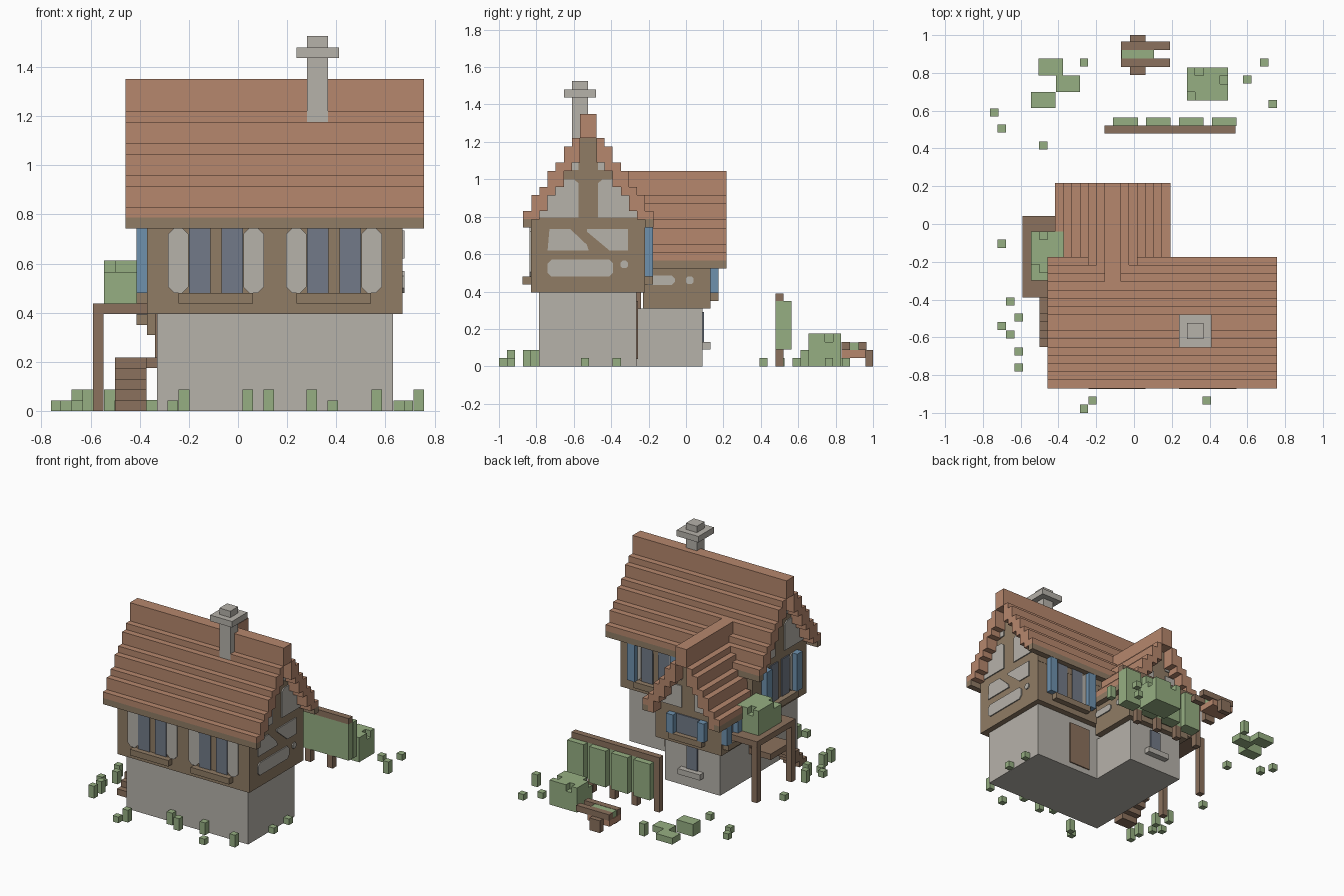
import bpy, bmesh

if "Cube" in bpy.data.objects:
    bpy.data.objects.remove(bpy.data.objects["Cube"])

V = 0.0435  # block size
T = 0.008   # thickness of applied panels


def material(name, rgb):
    lin = [((c / 255 + 0.055) / 1.055) ** 2.4 for c in rgb]
    m = bpy.data.materials.new(name)
    m.diffuse_color = (*lin, 1)
    m.use_nodes = True
    m.node_tree.nodes["Principled BSDF"].inputs["Base Color"].default_value = m.diffuse_color
    return m


STONE = material("pale_stone", (182, 178, 170))
ROOF = material("terracotta", (182, 135, 109))
TIMBER = material("timber", (144, 124, 101))
PLANK = material("dark_plank", (139, 113, 93))
BLUE = material("shutter_blue", (110, 145, 174))
GLASS = material("window_glass", (114, 122, 136))
LEAF = material("leaf_green", (150, 175, 130))


def prism(bm, pts, axis, lo, hi):
    """Extrude a 2D outline (a, z) along x or y."""
    place = (lambda a, z, d: (d, a, z)) if axis == 'x' else (lambda a, z, d: (a, d, z))
    rings = [[bm.verts.new(place(a, z, d)) for a, z in pts] for d in (lo, hi)]
    n = len(pts)
    bm.faces.new(rings[0])
    bm.faces.new(rings[1][::-1])
    for i in range(n):
        j = (i + 1) % n
        bm.faces.new((rings[0][i], rings[0][j], rings[1][j], rings[1][i]))


def finish(name, mat, bm):
    bmesh.ops.recalc_face_normals(bm, faces=bm.faces)
    me = bpy.data.meshes.new(name)
    bm.to_mesh(me)
    bm.free()
    me.materials.append(mat)
    ob = bpy.data.objects.new(name, me)
    bpy.context.collection.objects.link(ob)


def rect(a0, a1, z0, z1, c=0):
    if not c:
        return [(a0, z0), (a1, z0), (a1, z1), (a0, z1)]
    return [(a0 + c, z0), (a1 - c, z0), (a1, z0 + c), (a1, z1 - c),
            (a1 - c, z1), (a0 + c, z1), (a0, z1 - c), (a0, z0 + c)]


def boxes(name, mat, *items):
    """Boxes given as x0, x1, y0, y1, z0, z1."""
    bm = bmesh.new()
    for x0, x1, y0, y1, z0, z1 in items:
        prism(bm, rect(x0, x1, z0, z1), 'y', y0, y1)
    finish(name, mat, bm)


def panels(name, mat, axis, pos, sign, *outlines):
    bm = bmesh.new()
    for pts in outlines:
        prism(bm, pts, axis, pos - sign * 0.003, pos + sign * T)
    finish(name, mat, bm)


def roof(name, axis, centre, tops, end, starts):
    """Stepped roof: tops runs from eave to ridge, starts holds the inner end of each step."""
    tiles, eave = bmesh.new(), bmesh.new()
    n = len(tops) - 1
    for i, top in enumerate(tops[:-1]):
        for s in (-1, 1):
            a, b = sorted((centre + s * (n + 1 - i) * V, centre + s * (n - i) * V))
            low = top - (V if i == 0 else 3 * V)
            prism(tiles, rect(a, b, low, top), axis, starts[i], end)
            if i == 0:
                prism(eave, rect(a, b, low - V, low), axis, starts[i], end)
    prism(tiles, rect(centre - V, centre + V, tops[-1] - 3 * V, tops[-1]), axis, starts[-1], end)
    finish(name + "_tiles", ROOF, tiles)
    finish(name + "_eave", TIMBER, eave)


def gable(name, axis, centre, tops, lo, hi):
    """Stepped timber wall that fills the space under a roof."""
    n = len(tops) - 1
    right = []
    for i in range(1, n + 1):
        z = tops[i] - 3 * V
        right += [(centre + (n + 1 - i) * V, z)]
        right += [(centre + (n - i) * V, z)] if i < n else []
    z0 = tops[0] - 3 * V
    right = [(right[0][0], z0)] + right
    bm = bmesh.new()
    prism(bm, right + [(2 * centre - a, z) for a, z in reversed(right)], axis, lo, hi)
    finish(name, TIMBER, bm)


# Stone ground floor
boxes("main_base", STONE, (-.33, .63, -.785, -.265, 0, .4))
boxes("wing_base", STONE, (-.33, .105, -.27, .087, 0, .31))

# Timber upper floors
boxes("main_upper_floor", TIMBER, (-.37, .67, -.83, -.22, .395, .785))
boxes("wing_upper_floor", TIMBER, (-.37, .15, -.23, .13, .31, .565))

# Roofs and gable walls
MY, WX = -.5225, -.1125
main_tops = [.83, .915, .96, 1.045, 1.09, 1.175, 1.22, 1.35]
wing_tops = [.61, .655, .74, .785, .87, .915, 1.045]
roof("main_roof", 'x', MY, main_tops, .757, [-.457] * 8)
roof("wing_roof", 'y', WX, wing_tops, .217, [-.2] * 2 + [-.22] * 2 + [-.27] * 2 + [-.305])
gable("main_gable", 'x', MY, main_tops, -.37, .67)
gable("wing_gable", 'y', WX, wing_tops, -.25, .13)

# Chimney
boxes("chimney", STONE, (.28, .367, -.61, -.523, 1.15, 1.525), (.238, .41, -.653, -.48, 1.437, 1.48))

# Plaster fields on both main gables
low = [(-.82, .795), (-.575, .795), (-.575, .98), (-.6, 1.0), (-.66, 1.0), (-.72, .93), (-.82, .84)]
high = [(-.64, 1.05), (-.575, 1.05), (-.575, 1.15), (-.6, 1.17)]
field = [low, high] + [[(2 * MY - a, z) for a, z in p] for p in (low, high)]
brace = [[(-.74, .62), (-.52, .62), (-.53, .65), (-.62, .735), (-.73, .735)],
         [(-.41, .62), (-.31, .62), (-.31, .735), (-.53, .735), (-.53, .72)],
         rect(-.74, -.39, .48, .57, .02), rect(-.35, -.31, .525, .565, .01)]
panels("right_gable_plaster", STONE, 'x', .67, 1, *field, *brace)
panels("left_gable_plaster", STONE, 'x', -.37, -1, *field)

# Plaster fields on the wing
wing_low = [(-.33, .575), (-.165, .575), (-.165, .73), (-.25, .73), (-.33, .64)]
wing_high = [(-.24, .77), (-.165, .77), (-.165, .87), (-.19, .87)]
panels("wing_gable_plaster", STONE, 'y', .13, 1, wing_low, wing_high,
       *[[(2 * WX - a, z) for a, z in p] for p in (wing_low, wing_high)])
panels("wing_side_plaster", STONE, 'x', .15, 1, rect(-.22, -.06, .435, .485, .015),
       rect(0, .04, .44, .48, .01))

# Tall double windows with plaster sides, sills and shutters
for name, axis, pos, s, c in (("front_left", 'y', -.83, -1, -.09), ("front_right", 'y', -.83, -1, .39),
                              ("back", 'y', -.22, 1, .39), ("left", 'x', -.37, -1, MY)):
    k = .95 if axis == 'x' else 1
    panels(name + "_window_plaster", STONE, axis, pos, s,
           *[rect(c + k * a, c + k * b, .48, .745, .025) for a, b in ((-.195, -.112), (.112, .195))])
    panels(name + "_window_glass", GLASS, axis, pos, s,
           *[rect(c + k * a, c + k * b, .48, .745) for a, b in ((-.11, -.022), (.022, .11))])
    bm = bmesh.new()
    prism(bm, rect(c - .152, c + .152, .437, .48), axis, pos, pos + s * V)
    finish(name + "_window_sill", TIMBER, bm)
    if not name.startswith("front"):
        bm = bmesh.new()
        for a in (-.17, .17):
            prism(bm, rect(c + a - .03, c + a + .03, .48, .745), axis, pos, pos + s * V)
        finish(name + "_shutters", BLUE, bm)

# Small windows on the wing
for name, axis, pos, s, c in (("wing_back", 'y', .13, 1, WX), ("wing_left", 'x', -.37, -1, .04)):
    w = .13 if axis == 'y' else .07
    panels(name + "_glass", GLASS, axis, pos, s, rect(c - w + .04, c + w - .04, .392, .525))
    for part, mat, spans, z0, z1 in (("_sill", TIMBER, [(-w, w)], .35, .392),
                                     ("_shutters", BLUE, [(-w - .02, -w + .035), (w - .035, w + .02)], .392, .525)):
        bm = bmesh.new()
        for a, b in spans:
            prism(bm, rect(c + a, c + b, z0, z1), axis, pos, pos + s * V)
        finish(name + part, mat, bm)
panels("cellar_window_glass", GLASS, 'y', .087, 1, rect(-.155, -.07, .13, .29))
boxes("cellar_window_sill", STONE, (-.2, -.025, .08, .13, .09, .13))

# Doors
panels("back_door", PLANK, 'y', -.265, 1, rect(.18, .35, .04, .35))
panels("side_door", PLANK, 'x', -.33, -1, rect(-.4, -.24, .215, .395))

# Porch deck, posts and stairs
boxes("porch_deck", PLANK, (-.59, -.36, -.39, .043, .395, .437))
boxes("porch_posts", PLANK, *[(-.59, -.547, y, y + V, 0, .395) for y in (-.39, 0)])
boxes("stairs", PLANK, *[(-.5, -.372, -.65 + i * V, -.65 + (i + 1) * V, max(0, i - 1) * V, (i + 1) * V)
                         for i in range(5)], (-.5, -.33, -.433, -.24, .175, .2175))
boxes("porch_bush", LEAF, (-.545, -.372, -.3, -.04, .437, .565), (-.5, -.372, -.26, -.083, .565, .612),
      (-.545, -.5, -.215, -.04, .565, .612), (-.457, -.372, -.083, -.04, .565, .612))

# Fence with climbing plants
starts = [-.11 + i * .174 for i in range(4)]
boxes("fence_rail", PLANK, (-.155, .538, .478, .522, .348, .39))
boxes("fence_posts", PLANK, (-.155, -.112, .478, .522, 0, .348),
      *[(x - V, x, .478, .522, 0, .09) for x in starts[1:]])
boxes("fence_plants", LEAF, (-.112, .538, .478, .522, .09, .348),
      *[(x, x + .13, .52, .565, .09, .348) for x in starts])

# Wheelbarrow planter
boxes("cart_frame", PLANK, *[(-.07, .19, y, y + V, .087, .13) for y in (.832, .922)],
      *[(-.02, .062, y, y + .04, 0, .087) for y in (.79, .96)])
boxes("cart_bed", ROOF, (-.07, .105, .832, .96, .0435, .087))
boxes("cart_plants", LEAF, (-.065, .105, .875, .922, .087, .128))

# Garden bush and low beds
boxes("garden_bush", LEAF, (.28, .497, .655, .828, 0, .13), (.323, .455, .655, .785, .13, .175),
      (.28, .323, .7, .828, .13, .175), (.367, .497, .785, .828, .13, .175), (.455, .497, .655, .742, .13, .175))
boxes("low_beds", LEAF, (-.505, -.375, .785, .875, 0, .045), (-.412, -.285, .7, .785, 0, .045),
      (-.545, -.415, .615, .7, 0, .087))

# Grass tufts: short ones, then tall ones
short = [(-.74, .59), (-.7, .505), (-.48, .415), (-.265, -.978), (.385, -.935), (.69, .855), (.6, .765),
         (-.7, -.105), (-.7, -.54), (-.655, -.585), (.655, -.54), (.655, -.37)]
tall = [(-.265, .855), (.735, .635), (-.655, -.41), (-.61, -.495), (-.61, -.675), (-.61, -.76), (-.22, -.935),
        (.04, -.807), (.125, -.85), (.3, -.807), (.565, -.85)]
boxes("grass_tufts", LEAF, *[(x - V / 2, x + V / 2, y - V / 2, y + V / 2, 0, h)
                             for h, spots in ((V, short), (2 * V, tall)) for x, y in spots])
